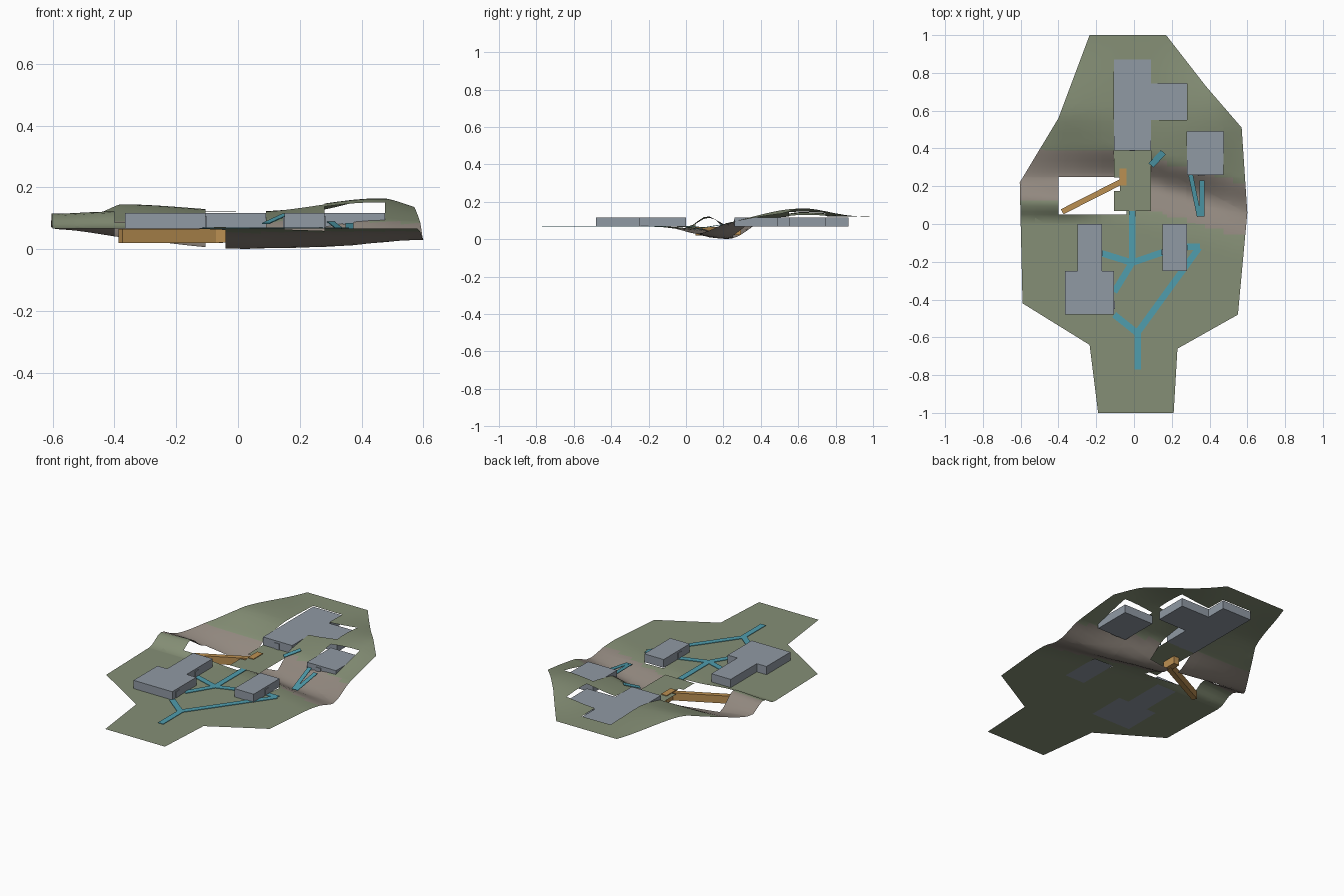
import bpy, bmesh, math
from mathutils import Vector

if "Cube" in bpy.data.objects:
    bpy.data.objects.remove(bpy.data.objects["Cube"])


def material(name, rgb):
    m = bpy.data.materials.new(name)
    m.diffuse_color = (*rgb, 1)
    m.use_nodes = True
    m.node_tree.nodes["Principled BSDF"].inputs["Base Color"].default_value = m.diffuse_color
    return m


GRASS = material("grass green", (0.235, 0.275, 0.18))
EARTH = material("bare earth", (0.29, 0.25, 0.215))
WALL = material("blue grey", (0.28, 0.32, 0.37))
PATH = material("path teal", (0.08, 0.34, 0.42))
WOOD = material("ramp orange", (0.50, 0.28, 0.085))

BASE, ROOF = 0.067, 0.117

# Building footprints: x0, x1, y0, y1
WEST = [(-0.30, -0.17, -0.25, 0.0), (-0.365, -0.105, -0.48, -0.25)]
EAST = [(0.15, 0.28, -0.25, 0.0)]
NORTH = [(-0.105, 0.09, 0.39, 0.87), (0.09, 0.28, 0.55, 0.745)]
NORTHEAST = [(0.28, 0.475, 0.26, 0.49)]


def lerp(points, x):
    if x <= points[0][0]:
        return points[0][1]
    for (a, p), (b, q) in zip(points, points[1:]):
        if x <= b:
            return p + (q - p) * (x - a) / (b - a)
    return points[-1][1]


def hermite(points, x):
    n = len(points)

    def tangent(i):
        if i in (0, n - 1):
            return 0
        (a, p), (b, q), (c, r) = points[i - 1:i + 2]
        left, right = (q - p) / (b - a), (r - q) / (c - b)
        if left * right <= 0:
            return 0
        return 2 * left * right / (left + right)

    if x <= points[0][0]:
        return points[0][1]
    for i in range(n - 1):
        (a, p), (b, q) = points[i], points[i + 1]
        if x <= b:
            h = b - a
            t = (x - a) / h
            return ((2 * t**3 - 3 * t**2 + 1) * p + (t**3 - 2 * t**2 + t) * h * tangent(i)
                    + (3 * t**2 - 2 * t**3) * q + (t**3 - t**2) * h * tangent(i + 1))
    return points[-1][1]


# Terrain shape: a winding valley with a hill behind it
def valley_y(x):
    return lerp([(-0.6, 0.25), (-0.1, 0.24), (0.1, 0.20), (0.6, 0.06)], x)


def ground(x, y):
    v = valley_y(x)
    ridge = hermite([(-0.6, 0.115), (-0.4, 0.123), (-0.05, 0.055), (0.6, 0.058)], x)
    floor = hermite([(-0.6, 0.065), (-0.35, 0.035), (0.0, 0.001), (0.3, 0.008), (0.6, 0.03)], x)
    hill = hermite([(-0.6, 0.12), (-0.37, 0.145), (0.05, 0.123), (0.46, 0.165), (0.6, 0.14)], x)
    shoulder = hermite([(-0.6, 0.10), (0.0, 0.095), (0.3, 0.105), (0.6, 0.09)], x)
    return hermite([(-1.0, BASE), (v - 0.24, BASE), (v - 0.13, ridge), (v, floor),
                    (v + 0.17, shoulder), (0.62, hill), (1.0, 0.12)], y)


def finish(bm, name, mats, smooth=False):
    me = bpy.data.meshes.new(name)
    bm.to_mesh(me)
    bm.free()
    for m in mats:
        me.materials.append(m)
    for p in me.polygons:
        p.use_smooth = smooth
    ob = bpy.data.objects.new(name, me)
    bpy.context.collection.objects.link(ob)
    return ob


def sheet(outline, holes, xs, ys):
    """Flat outline sliced into a grid, with rectangles removed."""
    bm = bmesh.new()
    f = bm.faces.new([bm.verts.new((x, y, 0)) for x, y in outline])
    bmesh.ops.triangulate(bm, faces=[f])
    xs = set(xs) | {x for h in holes for x in h[:2]}
    ys = set(ys) | {y for h in holes for y in h[2:]}
    cuts = [((x, 0, 0), (1, 0, 0)) for x in sorted(xs)] + [((0, y, 0), (0, 1, 0)) for y in sorted(ys)]
    for co, no in cuts:
        bmesh.ops.bisect_plane(bm, geom=bm.verts[:] + bm.edges[:] + bm.faces[:],
                               dist=1e-5, plane_co=co, plane_no=no)
    gone = []
    for f in bm.faces:
        c = f.calc_center_median()
        if any(a < c.x < b and p < c.y < q for a, b, p, q in holes):
            gone.append(f)
    bmesh.ops.delete(bm, geom=gone, context='FACES')
    for f in bm.faces:
        f.normal_update()
        if f.normal.z < 0:
            f.normal_flip()
    return bm


# Terrain with openings for the buildings and the pit
outline = [(-0.235, 1), (0.17, 1), (0.38, 0.73), (0.57, 0.51), (0.60, 0.06), (0.55, -0.48),
           (0.23, -0.66), (0.21, -1), (-0.19, -1), (-0.235, -0.64), (-0.59, -0.42),
           (-0.605, 0.22), (-0.40, 0.56)]
openings = WEST + EAST + NORTH + NORTHEAST + [(-0.40, -0.04, 0.05, 0.25), (-0.105, 0.09, 0.25, 0.39)]
bm = sheet(outline, openings, [-0.575 + 0.05 * i for i in range(24)],
           [-0.205 + 0.03 * i for i in range(40)])
for f in bm.faces:
    c = f.calc_center_median()
    f.material_index = int(-0.13 < c.y - valley_y(c.x) < 0.145)
for v in bm.verts:
    v.co.z = ground(v.co.x, v.co.y)
finish(bm, "terrain", [GRASS, EARTH], True)

# Flat deck crossing the valley, notched for the ramp
bm = sheet([(-0.105, 0.07), (0.09, 0.07), (0.09, 0.39), (-0.105, 0.39)],
           [(-0.105, -0.075, 0.175, 0.245)], [], [])
for v in bm.verts:
    v.co.z = 0.068
finish(bm, "valley_deck", [GRASS])


# Buildings as extruded footprints
def building(name, rects):
    bm = bmesh.new()
    for a, b, p, q in rects:
        bm.faces.new([bm.verts.new((x, y, BASE)) for x, y in ((a, p), (b, p), (b, q), (a, q))])
    if len(rects) > 1:
        # merge the rectangles into one outline along their shared edge
        ys = {y for r in rects for y in r[2:]}
        xs = {x for r in rects for x in r[:2]}
        for co, no in [((x, 0, 0), (1, 0, 0)) for x in xs] + [((0, y, 0), (0, 1, 0)) for y in ys]:
            bmesh.ops.bisect_plane(bm, geom=bm.verts[:] + bm.edges[:] + bm.faces[:],
                                   dist=1e-5, plane_co=co, plane_no=no)
        bmesh.ops.remove_doubles(bm, verts=bm.verts[:], dist=1e-4)
    ext = bmesh.ops.extrude_face_region(bm, geom=bm.faces[:], use_keep_orig=True)
    for v in ext["geom"]:
        if isinstance(v, bmesh.types.BMVert):
            v.co.z = ROOF
    bmesh.ops.recalc_face_normals(bm, faces=bm.faces[:])
    finish(bm, name, [WALL])


building("west_building", WEST)
building("east_building", EAST)
building("north_building", NORTH)
building("northeast_building", NORTHEAST)


def strip(name, a, b, width, height, mat):
    """Box running from a to b, with a and b on its top centre line."""
    a, b = Vector(a), Vector(b)
    d = b - a
    side = Vector((-d.y, d.x, 0)).normalized() * width / 2
    bm = bmesh.new()
    bmesh.ops.create_cube(bm, size=1)
    for v in bm.verts:
        base = b if v.co.x > 0 else a
        drop = Vector((0, 0, 0 if v.co.z > 0 else -height))
        v.co = base + side * (1 if v.co.y > 0 else -1) + drop
    bmesh.ops.recalc_face_normals(bm, faces=bm.faces[:])
    finish(bm, name, [mat])


# Door panels
for i, (a, b) in enumerate([((-0.025, 0.389), (0.005, 0.389)), ((0.34, 0.259), (0.375, 0.259)),
                            ((-0.104, -0.45), (-0.104, -0.41)), ((-0.169, -0.17), (-0.169, -0.14)),
                            ((0.149, -0.165), (0.149, -0.135)), ((0.281, -0.14), (0.281, -0.11))]):
    strip(f"door_{i}", (*a, 0.105), (*b, 0.105), 0.006, 0.037, WALL)

# Footpaths on the level ground
routes = [(0.02, -0.77, 0.02, -0.57), (0.02, -0.58, -0.105, -0.48), (0.015, -0.58, 0.345, -0.125),
          (0.28, -0.12, 0.35, -0.12), (-0.01, 0.07, -0.01, -0.205), (-0.01, -0.205, -0.17, -0.155),
          (-0.01, -0.205, 0.15, -0.15), (-0.01, -0.205, -0.105, -0.36)]
for i, (x0, y0, x1, y1) in enumerate(routes):
    strip(f"footpath_{i}", (x0, y0, 0.0705), (x1, y1, 0.0705), 0.034, 0.003, PATH)

# Sloping paths down to the valley
strip("valley_path_a", (0.30, 0.26, 0.09), (0.345, 0.04, 0.055), 0.024, 0.003, PATH)
strip("valley_path_b", (0.36, 0.23, 0.085), (0.36, 0.04, 0.055), 0.026, 0.003, PATH)
strip("valley_path_c", (0.09, 0.31, 0.085), (0.155, 0.38, 0.115), 0.034, 0.003, PATH)

# Timber ramp across the pit and its landing
strip("ramp", (-0.38, 0.065, 0.066), (-0.055, 0.23, 0.066), 0.03, 0.046, WOOD)
strip("ramp_landing", (-0.058, 0.205, 0.072), (-0.058, 0.295, 0.072), 0.038, 0.05, WOOD)
